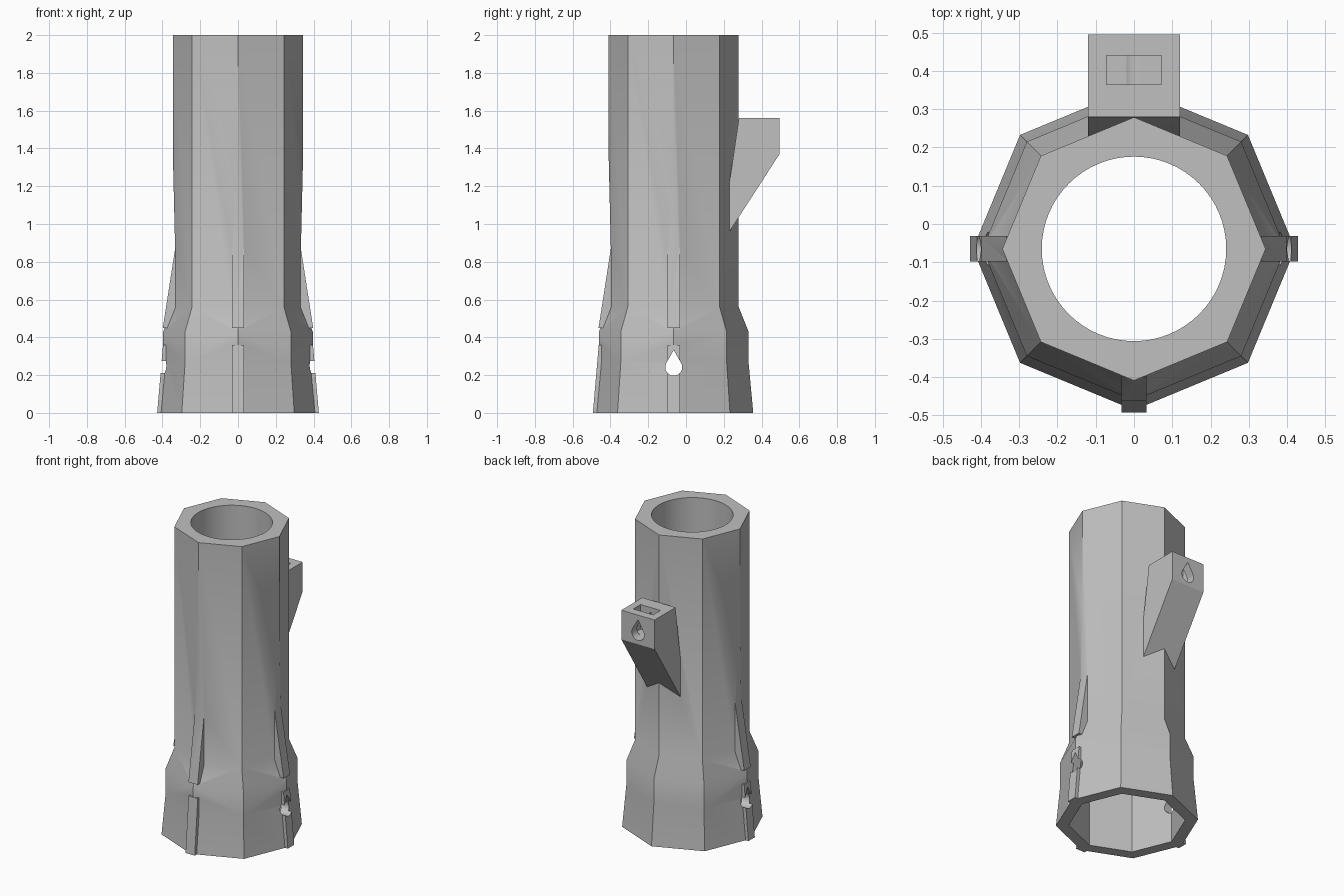
import bpy, bmesh, math
from mathutils import Matrix, Vector

if "Cube" in bpy.data.objects:
    bpy.data.objects.remove(bpy.data.objects["Cube"])

AXIS = Vector((0, -0.065, 0))      # centre line of the tube

grey = bpy.data.materials.new("plain grey")
grey.use_nodes = True
grey.diffuse_color = (0.53, 0.53, 0.53, 1)
grey.node_tree.nodes["Principled BSDF"].inputs["Base Color"].default_value = grey.diffuse_color


def finish(name, bm):
    bmesh.ops.recalc_face_normals(bm, faces=bm.faces)
    mesh = bpy.data.meshes.new(name)
    bm.to_mesh(mesh)
    bm.free()
    mesh.materials.append(grey)
    ob = bpy.data.objects.new(name, mesh)
    bpy.context.collection.objects.link(ob)
    return ob


def loft(name, rings, sides):
    """Closed stack of regular polygons, rings = (radius, z)."""
    bm = bmesh.new()
    loops = []
    for r, z in rings:
        loops.append([bm.verts.new(AXIS + Vector((r * math.cos(a), r * math.sin(a), z)))
                      for a in (math.tau * i / sides for i in range(sides))])
    for lo, hi in zip(loops, loops[1:]):
        for i in range(sides):
            j = (i + 1) % sides
            bm.faces.new((lo[i], lo[j], hi[j], hi[i]))
    bm.faces.new(loops[0])
    bm.faces.new(loops[-1])
    return finish(name, bm)


def prism(name, profile, half, angle=0.0, origin=AXIS):
    """Profile of (outward, z) points given a width, turned to face an angle."""
    bm = bmesh.new()
    face = bm.faces.new([bm.verts.new((r, -half, z)) for r, z in profile])
    out = bmesh.ops.extrude_face_region(bm, geom=[face])["geom"]
    bmesh.ops.translate(bm, vec=(0, 2 * half, 0),
                        verts=[v for v in out if isinstance(v, bmesh.types.BMVert)])
    bm.transform(Matrix.Translation(origin) @ Matrix.Rotation(angle, 4, "Z"))
    return finish(name, bm)


def drop(name, centre, length, angle):
    """Teardrop hole cutter running along a horizontal direction."""
    r = 0.045
    pts = [(r * math.cos(a), r * math.sin(a))
           for a in (math.radians(30 - 240 * i / 20) for i in range(21))]
    pts.append((0, 2 * r))
    return prism(name, pts, length / 2, angle, centre)


def combine(target, tool, operation):
    tool.hide_render = True
    mod = target.modifiers.new(operation, "BOOLEAN")
    mod.operation, mod.object, mod.solver = operation, tool, "EXACT"
    bpy.context.view_layer.objects.active = target
    bpy.ops.object.modifier_apply(modifier=mod.name)
    bpy.data.objects.remove(tool)


# Octagonal tube with a flared foot
tube = loft("tube", [(0.421, 0), (0.396, 0.27), (0.396, 0.43), (0.344, 0.56), (0.344, 2)], 8)

# Blunted corners, upper ribs and lower ribs on the front and both sides
for side in (0, math.pi, -math.pi / 2):
    combine(tube, prism("corner_cut", [(0.346, 1.42), (0.333, 0.87), (0.333, 0.57),
                                       (0.5, 0.57), (0.5, 1.42)], 0.1, side), "DIFFERENCE")
    combine(tube, prism("upper_rib", [(0.31, 0.87), (0.333, 0.87), (0.398, 0.45),
                                      (0.31, 0.45)], 0.033, side), "UNION")
    combine(tube, prism("lower_rib", [(0.37, 0), (0.428, 0), (0.397, 0.36),
                                      (0.37, 0.36)], 0.033, side), "UNION")

# Rear bracket
bracket = prism("rear_bracket", [(0.28, 1.56), (0.495, 1.56), (0.495, 1.37),
                                 (0.23, 0.96), (0.23, 1.22)], 0.12, math.pi / 2, Vector())
combine(bracket, prism("bracket_slot", [(0.365, 1.4), (0.44, 1.4), (0.44, 1.6), (0.365, 1.6)],
                       0.072, math.pi / 2, Vector()), "DIFFERENCE")
combine(bracket, drop("bracket_hole", Vector((0, 0.43, 1.44)), 0.2, 0), "DIFFERENCE")
combine(tube, bracket, "UNION")

# Round bore, octagonal socket and the side holes
combine(tube, loft("bore", [(0.241, -0.1), (0.241, 2.1)], 64), "DIFFERENCE")
combine(tube, loft("socket", [(0.345, -0.1), (0.345, 0.4), (0.235, 0.55)], 8), "DIFFERENCE")
combine(tube, drop("side_hole", AXIS + Vector((0, 0, 0.242)), 1.2, math.pi / 2), "DIFFERENCE")

bpy.ops.object.select_all(action="DESELECT")
tube.select_set(True)
bpy.context.view_layer.objects.active = tube
bpy.ops.object.shade_smooth_by_angle(angle=math.radians(30))
